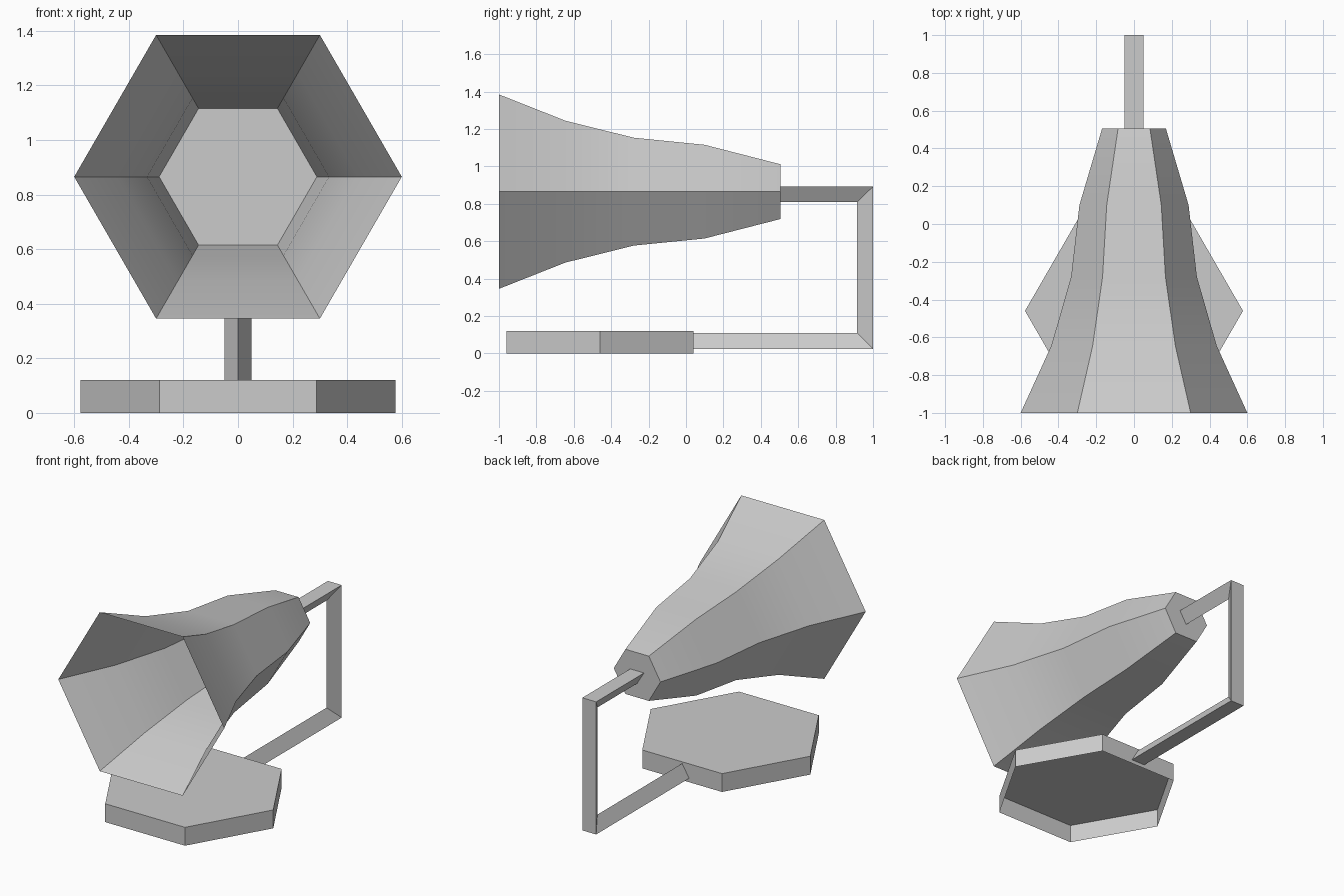
import bpy
import bmesh
from math import cos, sin, pi
from mathutils import Vector

cube = bpy.data.objects.get("Cube")
if cube:
    bpy.data.objects.remove(cube, do_unlink=True)

grey = bpy.data.materials.new("plain grey")
grey.use_nodes = True
GREY = (0.6, 0.6, 0.6, 1)
grey.diffuse_color = GREY
grey.node_tree.nodes["Principled BSDF"].inputs["Base Color"].default_value = GREY


def loft(name, rings, cap_start=False, cap_end=False, smooth=False):
    """Skin a list of equal-sized closed rings, with optional end caps."""
    bm = bmesh.new()
    loops = [[bm.verts.new(p) for p in ring] for ring in rings]
    for a, b in zip(loops, loops[1:]):
        n = len(a)
        for i in range(n):
            j = (i + 1) % n
            bm.faces.new((a[i], a[j], b[j], b[i]))
    if cap_start:
        bm.faces.new(list(reversed(loops[0])))
    if cap_end:
        bm.faces.new(loops[-1])
    mesh = bpy.data.meshes.new(name)
    bm.to_mesh(mesh)
    bm.free()
    mesh.materials.append(grey)
    obj = bpy.data.objects.new(name, mesh)
    bpy.context.collection.objects.link(obj)
    if smooth:
        bpy.ops.object.select_all(action="DESELECT")
        obj.select_set(True)
        bpy.context.view_layer.objects.active = obj
        bpy.ops.object.shade_smooth_by_angle(angle=pi / 6)
    return obj


def hexagon(centre, radius, up_axis):
    """Six points with corners on the x axis, around the z or y axis."""
    pts = []
    for k in range(6):
        c, s = radius * cos(k * pi / 3), radius * sin(k * pi / 3)
        offset = (c, s, 0) if up_axis == "z" else (c, 0, -s)
        pts.append(Vector(centre) + Vector(offset))
    return pts


AXIS_Z = 0.865

# Flared horn: thin shell, open at the mouth and closed at the back
horn_profile = [(-1, 0.6), (-0.645, 0.438), (-0.28, 0.333), (0.1, 0.289), (0.505, 0.169)]
loft("horn", [hexagon((0, y, AXIS_Z), r, "y") for y, r in horn_profile],
     cap_end=True, smooth=True)

# Flat plate across the throat of the horn
loft("throat_plate", [hexagon((0, 0.1, AXIS_Z), 0.289, "y")], cap_start=True)

# Base: hexagonal lid with side walls, open underneath
loft("base", [hexagon((0, -0.46, z), 0.577, "z") for z in (0, 0.12)], cap_end=True)

# Bracket: triangular bar, flat outside and ridged inside, with mitred corners
outer = [(0.5, 0.892), (1, 0.892), (1, 0.025), (0.035, 0.025)]
ridge = [(0.5, 0.81), (0.915, 0.81), (0.915, 0.109), (0.035, 0.109)]
bracket_rings = [[(-0.05, *o), (0.05, *o), (0, *r)] for o, r in zip(outer, ridge)]
loft("bracket", bracket_rings, cap_start=True, cap_end=True)
